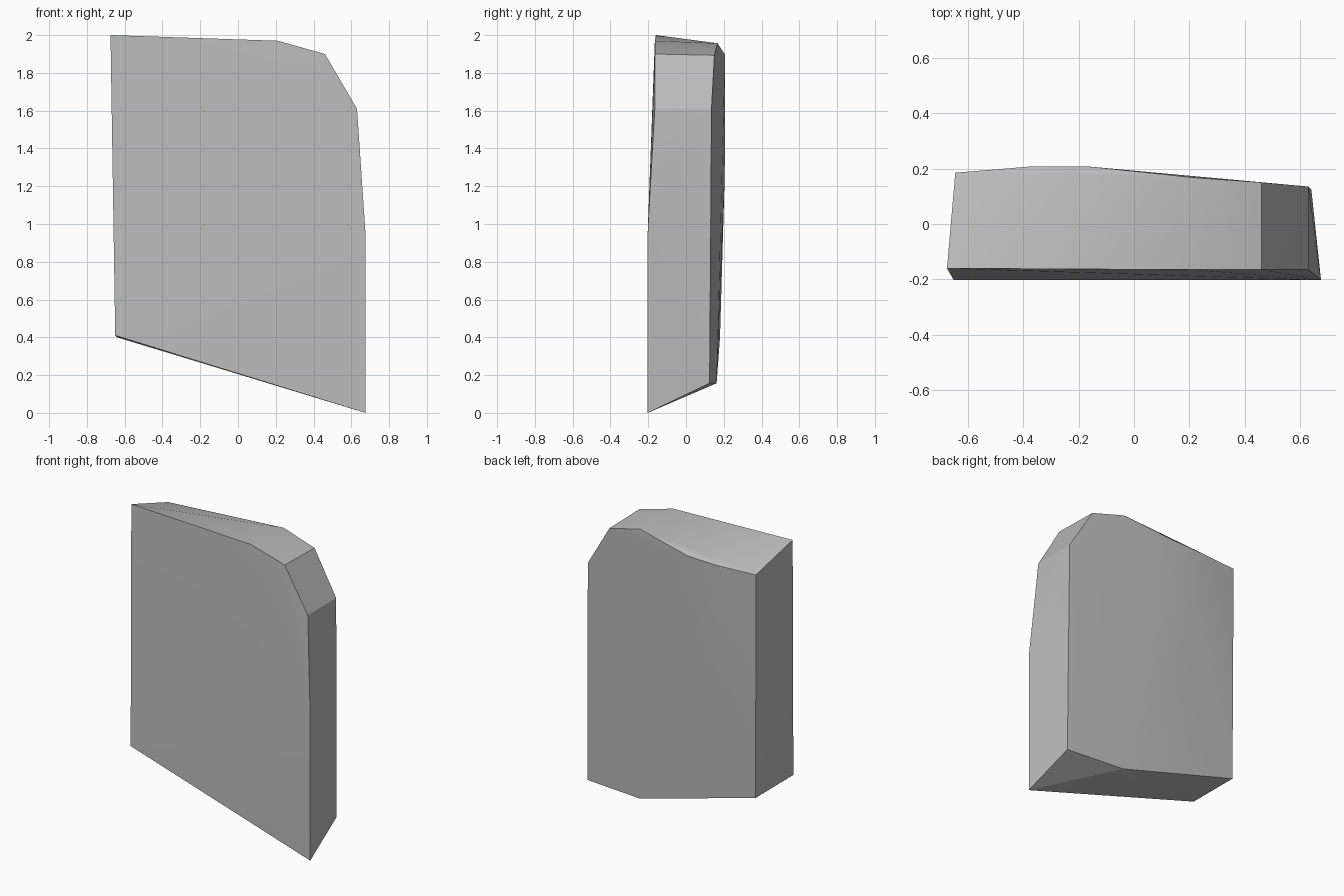
import bpy
import bmesh
import math

cube = bpy.data.objects.get("Cube")
if cube:
    bpy.data.objects.remove(cube, do_unlink=True)

# Plain grey stone
stone = bpy.data.materials.new("grey_stone")
stone.use_nodes = True
grey = (0.5, 0.5, 0.5, 1)
stone.diffuse_color = grey
stone.node_tree.nodes["Principled BSDF"].inputs["Base Color"].default_value = grey

# Corners of the front face, with the rounded upper shoulder
front = [(-.675, -.16, 2), (.21, -.165, 1.97), (.46, -.165, 1.9),
         (.63, -.165, 1.61), (.675, -.203, .95), (.675, -.203, 0),
         (-.65, -.203, .41)]

# Corners of the back face, slightly bulged above the middle
back = [(-.645, .185, 1.89), (-.38, .207, 1.89), (-.16, .207, 1.895),
        (.22, .167, 1.957), (.46, .15, 1.893), (.63, .135, 1.61),
        (.64, .125, .157), (.225, .162, .157), (-.64, .18, .4),
        (-.27, .205, 1.26)]

# The slab is the chiselled convex block through those corners
bm = bmesh.new()
for corner in front + back:
    bm.verts.new(corner)
bmesh.ops.convex_hull(bm, input=bm.verts)
bmesh.ops.recalc_face_normals(bm, faces=bm.faces)
mesh = bpy.data.meshes.new("stone_slab")
bm.to_mesh(mesh)
bm.free()
mesh.materials.append(stone)

slab = bpy.data.objects.new("stone_slab", mesh)
bpy.context.collection.objects.link(slab)
bpy.ops.object.select_all(action='DESELECT')
slab.select_set(True)
bpy.context.view_layer.objects.active = slab
bpy.ops.object.shade_smooth_by_angle(angle=math.radians(25))
